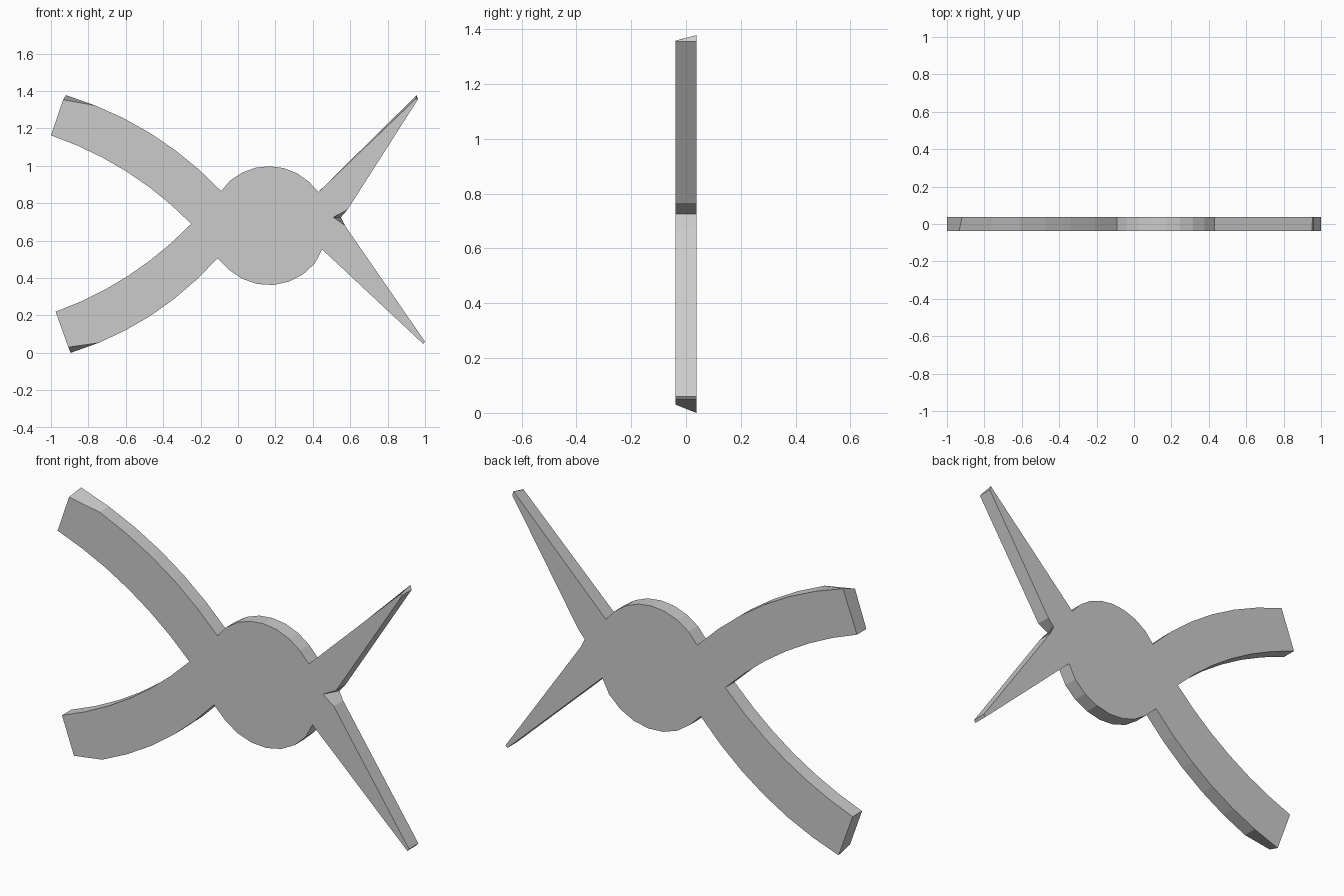
import bpy, bmesh
from math import atan2, cos, sin, pi

if "Cube" in bpy.data.objects:
    bpy.data.objects.remove(bpy.data.objects["Cube"])

HALF = 0.038
HUB, RADIUS = (0.165, 0.68), 0.318


def bend(a, c, b, n=6):
    """Quadratic curve from a to b, both ends included."""
    return [tuple((1 - t) ** 2 * p + 2 * t * (1 - t) * q + t * t * r
                  for p, q, r in zip(a, c, b))
            for t in (i / n for i in range(n + 1))]


def hub_arc(a, b, n=8):
    """Clockwise points on the hub rim strictly between a and b."""
    s = atan2(a[1] - HUB[1], a[0] - HUB[0])
    e = atan2(b[1] - HUB[1], b[0] - HUB[0])
    if e > s:
        e -= 2 * pi
    return [(HUB[0] + RADIUS * cos(s + (e - s) * i / n),
             HUB[1] + RADIUS * sin(s + (e - s) * i / n)) for i in range(1, n)]


# Corners where the arms meet the hub
ul, ur, lr, ll = (-0.09, 0.865), (0.43, 0.86), (0.45, 0.553), (-0.11, 0.505)
left_notch, right_notch = (-0.25, 0.69), (0.55, 0.725)
# Arm tips
top_tip, low_tip, right_tip = (-0.92, 1.378), (-0.895, 0.0), (0.955, 1.378)

# Clockwise outline: broad curved left arms, round hub, tapered right arms
outline = bend(top_tip, (-0.437, 1.23), ul)
outline += hub_arc(ul, ur)
outline += [ur, right_tip, (0.962, 1.355), (0.585, 0.765), right_notch,
            (0.572, 0.68), (1.0, 0.06), (0.99, 0.048), lr]
outline += hub_arc(lr, ll)
outline += bend(ll, (-0.44, 0.14), low_tip)
outline += bend((-0.975, 0.22), (-0.56, 0.37), left_notch)
outline += bend(left_notch, (-0.57, 1.015), (-1.0, 1.163))[1:]

# Front face pulled in slightly at the chamfered tips and right notch
front_shift = {top_tip: (-0.015, -0.025), low_tip: (-0.012, 0.03),
               right_tip: (-0.005, -0.02), right_notch: (-0.04, 0.0)}

bm = bmesh.new()
front, back = [], []
for p in outline:
    key = next((k for k in front_shift
                if abs(k[0] - p[0]) + abs(k[1] - p[1]) < 1e-5), None)
    dx, dz = front_shift.get(key, (0, 0))
    front.append(bm.verts.new((p[0] + dx, -HALF, p[1] + dz)))
    back.append(bm.verts.new((p[0], HALF, p[1])))
bm.faces.new(front)
bm.faces.new(back[::-1])
for i in range(len(outline)):
    j = (i + 1) % len(outline)
    bm.faces.new((front[j], front[i], back[i], back[j]))
bmesh.ops.recalc_face_normals(bm, faces=bm.faces[:])

mesh = bpy.data.meshes.new("four_armed_plate")
bm.to_mesh(mesh)
bm.free()
bpy.context.collection.objects.link(bpy.data.objects.new("four_armed_plate", mesh))
